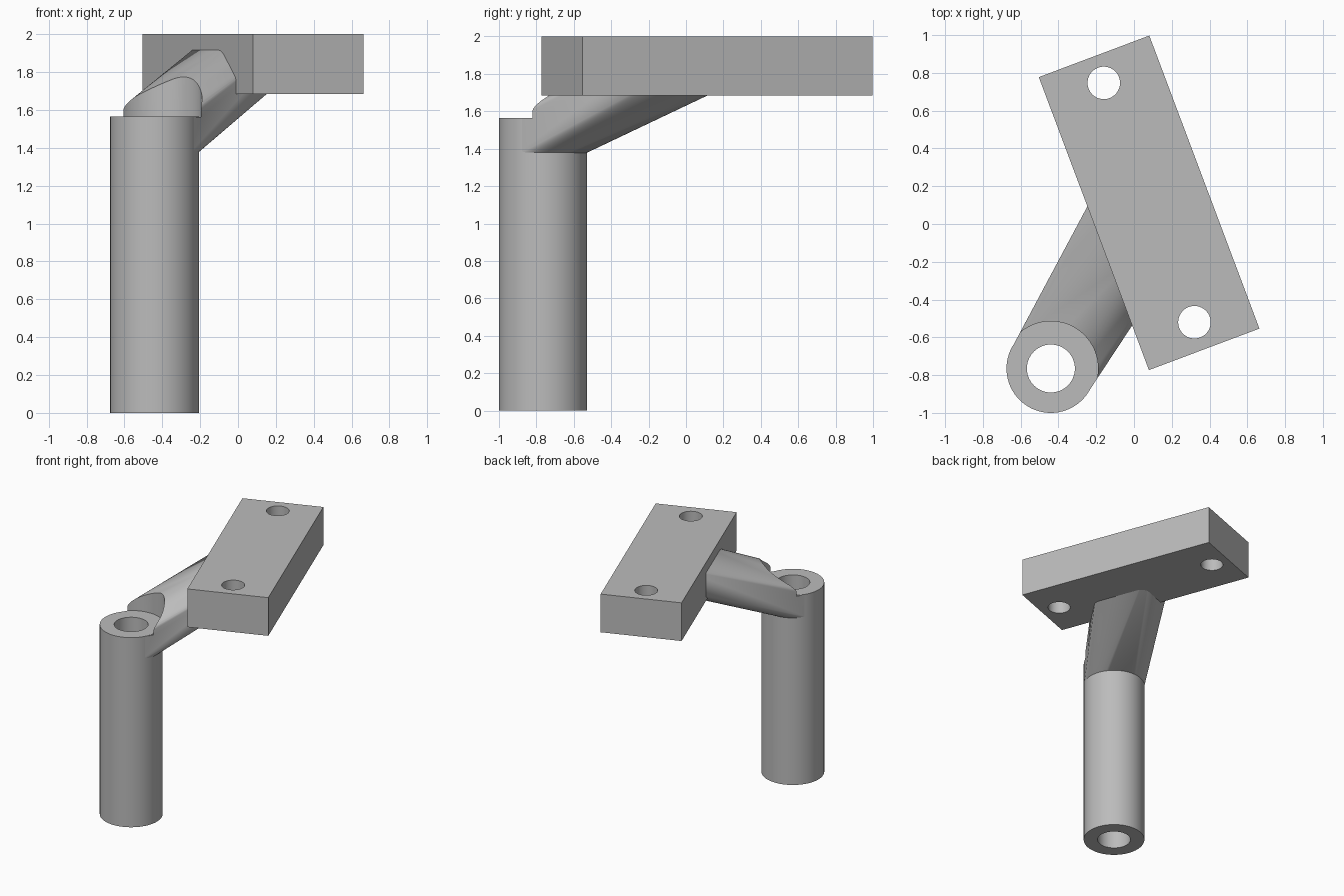
import bpy, bmesh, math
from mathutils import Matrix, Vector

if "Cube" in bpy.data.objects:
    bpy.data.objects.remove(bpy.data.objects["Cube"], do_unlink=True)

TUBE = Vector((-0.44, -0.765, 0))
TUBE_R, BORE_R, TUBE_TOP = 0.235, 0.127, 1.565
PLATE = Vector((0.08, 0.112, 0))
TURN = Matrix.Rotation(math.radians(20.6), 4, 'Z')

grey = bpy.data.materials.new("grey metal")
grey.use_nodes = True
colour = (0.5, 0.5, 0.5, 1)
grey.diffuse_color = colour
grey.node_tree.nodes["Principled BSDF"].inputs["Base Color"].default_value = colour


def add_cylinder(bm, centre, radius, z0, z1):
    place = Matrix.Translation((centre.x, centre.y, (z0 + z1) / 2))
    bmesh.ops.create_cone(bm, cap_ends=True, segments=72, radius1=radius,
                          radius2=radius, depth=z1 - z0, matrix=place)


def add_box(bm, length, width, z0, z1):
    size = Matrix.Diagonal((width, length, z1 - z0, 1))
    place = Matrix.Translation((PLATE.x, PLATE.y, (z0 + z1) / 2))
    bmesh.ops.create_cube(bm, size=1, matrix=place @ TURN @ size)


def finish(bm, name):
    mesh = bpy.data.meshes.new(name)
    bm.to_mesh(mesh)
    bm.free()
    mesh.materials.append(grey)
    obj = bpy.data.objects.new(name, mesh)
    bpy.context.collection.objects.link(obj)
    return obj


def drill(obj, centre, radius, z0, z1):
    bm = bmesh.new()
    add_cylinder(bm, centre, radius, z0, z1)
    cutter = finish(bm, "cutter")
    cutter.hide_render = True
    mod = obj.modifiers.new("hole", 'BOOLEAN')
    mod.operation, mod.solver, mod.object = 'DIFFERENCE', 'EXACT', cutter
    bpy.context.view_layer.objects.active = obj
    bpy.ops.object.modifier_apply(modifier=mod.name)
    bpy.data.objects.remove(cutter, do_unlink=True)


# Upright tube with a through bore
bm = bmesh.new()
add_cylinder(bm, TUBE, TUBE_R, 0, TUBE_TOP)
tube = finish(bm, "tube")
drill(tube, TUBE, BORE_R, -0.1, 2.2)

# Mounting plate with two screw holes
bm = bmesh.new()
add_box(bm, 1.657, 0.625, 1.685, 2.0)
plate = finish(bm, "mounting_plate")
for hole in ((-0.16, 0.747), (0.32, -0.52)):
    drill(plate, Vector((*hole, 0)), 0.086, 1.5, 2.2)

# Slanted arm: hull from a disc on the tube to a block inside the plate
bm = bmesh.new()
add_cylinder(bm, TUBE, TUBE_R - 0.001, 1.378, TUBE_TOP - 0.001)
add_box(bm, 0.48, 0.30, 1.815, 1.995)
hull = bmesh.ops.convex_hull(bm, input=bm.verts[:])
inside = {g for g in hull["geom_interior"] + hull["geom_unused"]
          if isinstance(g, bmesh.types.BMVert)}
bmesh.ops.delete(bm, geom=list(inside), context='VERTS')
kept = {g for g in hull["geom"] if isinstance(g, bmesh.types.BMFace)}
bmesh.ops.delete(bm, geom=[f for f in bm.faces if f not in kept], context='FACES')
bmesh.ops.dissolve_limit(bm, angle_limit=0.002, verts=bm.verts[:], edges=bm.edges[:])
bmesh.ops.recalc_face_normals(bm, faces=bm.faces[:])
arm = finish(bm, "slanted_arm")
drill(arm, TUBE, 0.25, TUBE_TOP - 0.002, 2.2)
drill(arm, TUBE, BORE_R + 0.003, 1.0, 1.8)

# Smooth shading with sharp rims
for obj in (tube, plate, arm):
    bpy.ops.object.select_all(action='DESELECT')
    obj.select_set(True)
    bpy.context.view_layer.objects.active = obj
    bpy.ops.object.shade_smooth_by_angle(angle=math.radians(25))
